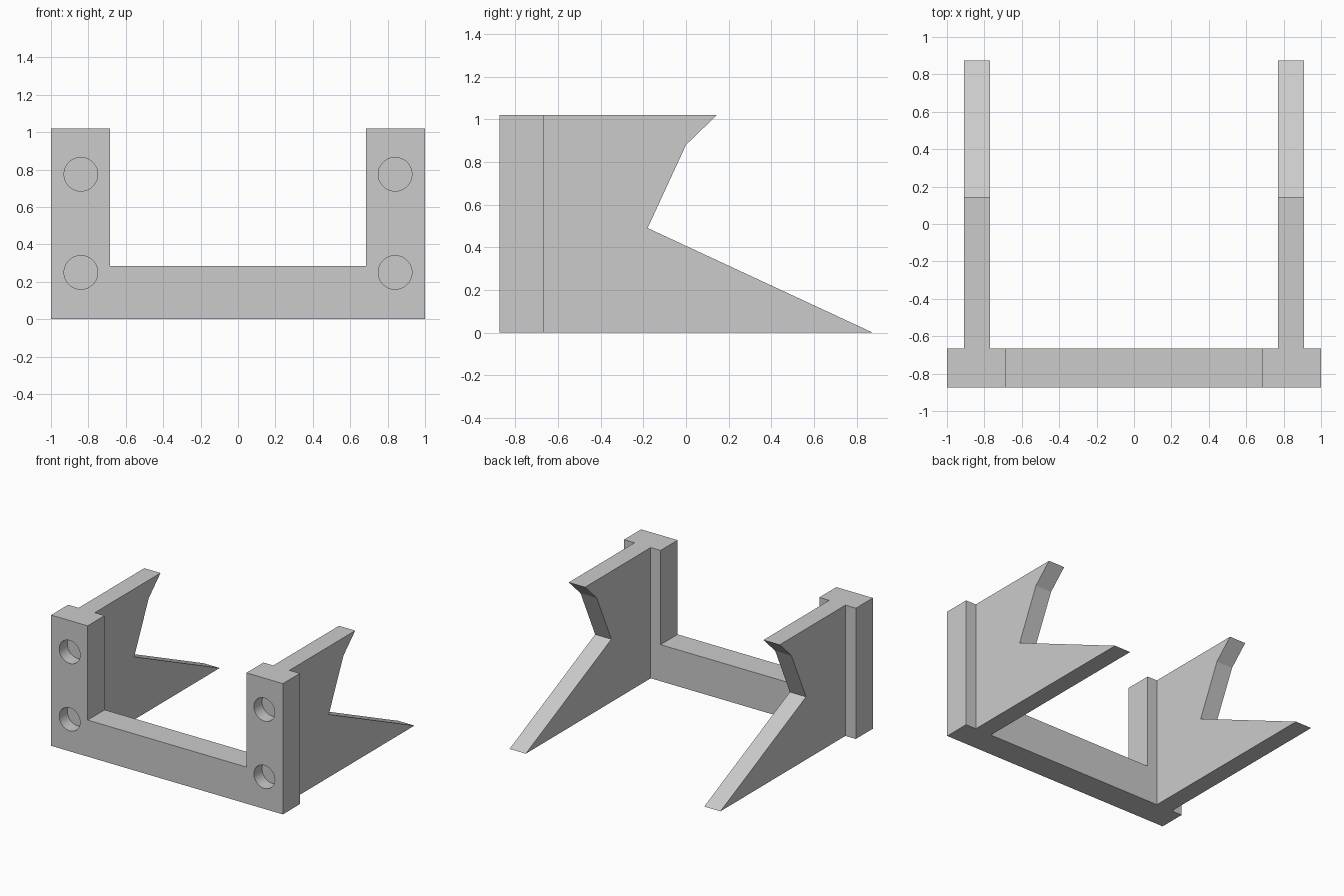
import bpy
import bmesh
from mathutils import Matrix, Vector

cube = bpy.data.objects.get("Cube")
if cube:
    bpy.data.objects.remove(cube, do_unlink=True)

grey = bpy.data.materials.new("plain grey")
grey.use_nodes = True
grey.diffuse_color = (0.6, 0.6, 0.6, 1)
grey.node_tree.nodes["Principled BSDF"].inputs["Base Color"].default_value = (0.6, 0.6, 0.6, 1)

FRONT, PLATE_BACK, HEIGHT = -0.875, -0.665, 1.02


def finish(name, bm):
    bmesh.ops.recalc_face_normals(bm, faces=bm.faces)
    mesh = bpy.data.meshes.new(name)
    bm.to_mesh(mesh)
    bm.free()
    mesh.materials.append(grey)
    obj = bpy.data.objects.new(name, mesh)
    bpy.context.collection.objects.link(obj)
    return obj


def extrude_profile(name, points, offset):
    """Turn a flat outline into a solid by extruding it along offset."""
    bm = bmesh.new()
    face = bm.faces.new([bm.verts.new(p) for p in points])
    result = bmesh.ops.extrude_face_region(bm, geom=[face])
    moved = [v for v in result["geom"] if isinstance(v, bmesh.types.BMVert)]
    bmesh.ops.translate(bm, verts=moved, vec=Vector(offset))
    return finish(name, bm)


# U-shaped front plate
half = [(0.685, 0.285), (0.685, HEIGHT), (1, HEIGHT), (1, 0)]
outline = half + [(-x, z) for x, z in reversed(half)]
plate = extrude_profile("front_plate", [(x, FRONT, z) for x, z in outline],
                        (0, PLATE_BACK - FRONT, 0))

# Blind round holes in the uprights
hole_depth = 0.1
bm = bmesh.new()
for x in (-0.84, 0.84):
    for z in (0.25, 0.775):
        place = Matrix.Translation((x, FRONT, z)) @ Matrix.Rotation(1.5707963, 4, "X")
        bmesh.ops.create_cone(bm, cap_ends=True, segments=48, radius1=0.09,
                              radius2=0.09, depth=2 * hole_depth, matrix=place)
cutter = finish("hole_cutter", bm)
cutter.hide_render = True
cutter.hide_set(True)
cutter.display_type = "WIRE"
cut = plate.modifiers.new("holes", "BOOLEAN")
cut.operation = "DIFFERENCE"
cut.solver = "EXACT"
cut.object = cutter

# Notched side arms behind the uprights
profile = [(PLATE_BACK, 0), (0.875, 0), (-0.18, 0.49), (0, 0.88),
           (0.145, HEIGHT), (PLATE_BACK, HEIGHT)]
for name, x in (("right_arm", -0.91), ("left_arm", 0.77)):
    extrude_profile(name, [(x, y, z) for y, z in profile], (0.14, 0, 0))

# Smooth hole walls, keep all other edges crisp
bpy.ops.object.select_all(action="DESELECT")
bpy.context.view_layer.objects.active = plate
plate.select_set(True)
bpy.ops.object.modifier_apply(modifier="holes")
bpy.data.objects.remove(cutter, do_unlink=True)
bpy.ops.object.shade_smooth_by_angle()
